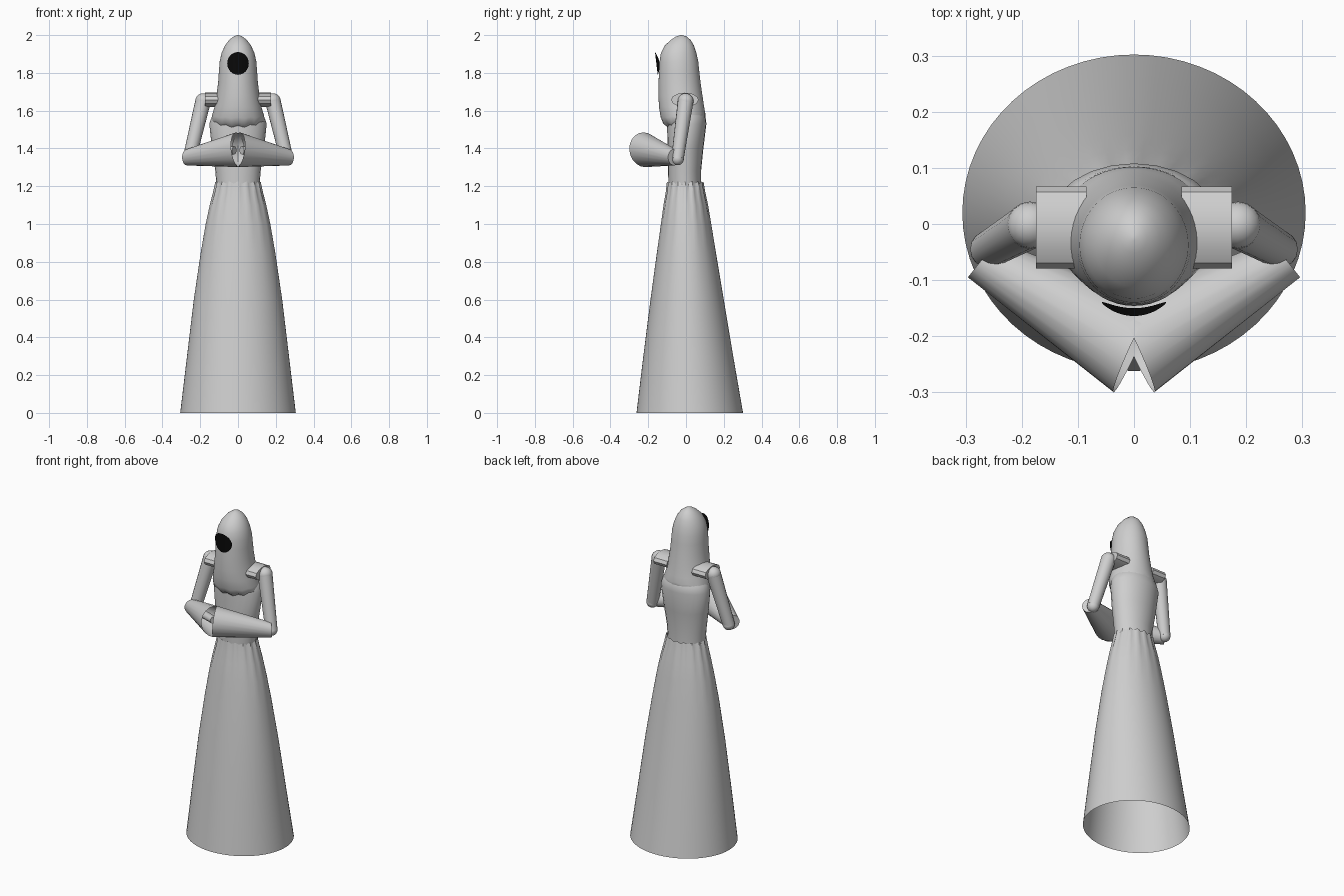
import bpy, bmesh, math
from mathutils import Vector

if "Cube" in bpy.data.objects:
    bpy.data.objects.remove(bpy.data.objects["Cube"])


def material(name, value):
    m = bpy.data.materials.new(name)
    m.diffuse_color = (value, value, value, 1)
    m.use_nodes = True
    m.node_tree.nodes["Principled BSDF"].inputs["Base Color"].default_value = m.diffuse_color
    return m


STONE = material("pale_grey", 0.62)
BLACK = material("black", 0.003)


def finish(name, bm, mat=STONE, angle=40):
    bmesh.ops.recalc_face_normals(bm, faces=bm.faces)
    me = bpy.data.meshes.new(name)
    bm.to_mesh(me)
    bm.free()
    me.materials.append(mat)
    ob = bpy.data.objects.new(name, me)
    bpy.context.collection.objects.link(ob)
    bpy.ops.object.select_all(action='DESELECT')
    ob.select_set(True)
    bpy.context.view_layer.objects.active = ob
    bpy.ops.object.shade_smooth_by_angle(angle=math.radians(angle))
    return ob


def loft(name, rings, cap_start=False, cap_end=False, angle=40):
    """Skin a list of point rings into a tube."""
    bm = bmesh.new()
    vs = [[bm.verts.new(p) for p in ring] for ring in rings]
    n = len(vs[0])
    for a, b in zip(vs, vs[1:]):
        for i in range(n):
            j = (i + 1) % n
            bm.faces.new((a[i], a[j], b[j], b[i]))
    if cap_start:
        bm.faces.new(vs[0])
    if cap_end:
        bm.faces.new(vs[-1])
    return finish(name, bm, angle=angle)


def ring(c, u, v, n):
    """Ellipse around c spanned by half axes u and v."""
    c, u, v = Vector(c), Vector(u), Vector(v)
    angles = [2 * math.pi * i / n for i in range(n)]
    return [c + u * math.cos(t) + v * math.sin(t) for t in angles]


def level(z, rx, front, back, n):
    """Horizontal ellipse from its half width and y limits."""
    return ring((0, (front + back) / 2, z), (rx, 0, 0), (0, (back - front) / 2, 0), n)


# Skirt: open cone, gathered into pleats at the waist
skirt = []
for z, rx, f, b, pleat in [(0, .306, -.262, .302, 0), (.3, .27, -.226, .25, 0),
                           (.6, .234, -.188, .2, 0), (.85, .197, -.154, .158, 0),
                           (1.0, .17, -.132, .133, .006), (1.1, .147, -.117, .115, .018),
                           (1.17, .128, -.104, .099, .03), (1.22, .116, -.098, .09, .03)]:
    r = level(z, rx, f, b, 64)
    for i, p in enumerate(r):
        k = math.cos(2 * math.pi * i * 16 / 64)
        p.x *= 1 + pleat * k
        p.y *= 1 + pleat * k
        if z > 1.2:
            p.z += .006 * k
    skirt.append(r)
loft("skirt", skirt)

# Bodice
loft("bodice", [level(*a, 24) for a in [
    (1.18, .112, -.092, .08), (1.28, .12, -.095, .08), (1.40, .138, -.098, .092),
    (1.53, .152, -.1, .108), (1.57, .138, -.1, .103), (1.62, .1, -.09, .075),
    (1.68, .07, -.06, .05)]], True, True, 25)

# Hood with a scalloped hem, lower at the front
hood = []
for z, rx, f, b in [(1.53, .128, -.1, .097), (1.545, .138, -.122, .102), (1.57, .137, -.134, .102),
                    (1.62, .124, -.143, .096), (1.68, .114, -.146, .087), (1.75, .105, -.145, .077),
                    (1.81, .101, -.143, .07), (1.86, .097, -.14, .065), (1.905, .087, -.133, .055),
                    (1.945, .069, -.112, .042), (1.975, .046, -.08, .024),
                    (1.993, .023, -.052, .002), (2.0, .004, -.03, -.02)]:
    r = level(z, rx, f, b, 48)
    for i, p in enumerate(r):
        t = 2 * math.pi * i / 48
        fade = max(0, min(1, (1.62 - z) / .09))
        p.z += fade * (.02 * math.sin(t) + .005 * math.cos(12 * t) + .006)
    hood.append(r)
loft("hood", hood, cap_end=True)

# Face: thin curved black disc
bm = bmesh.new()
bmesh.ops.create_grid(bm, x_segments=12, y_segments=12, size=1)
for v in bm.verts:
    a, b = v.co.x, v.co.y
    x = .057 * a * math.sqrt(1 - b * b / 2)
    h = .06 * b * math.sqrt(1 - a * a / 2)
    v.co = (x, -.157 + .017 * (x / .057) ** 2 - .007 * h / .06, 1.85 + h)
finish("face", bm, BLACK)

for s, side in ((-1, "left"), (1, "right")):
    # Puffed shoulder cap
    loft(side + "_shoulder_cap", [ring((s * x, -.006, 1.657), (0, .073, 0), (0, 0, .038), 12)
                                  for x in (.085, .175)], True, True, 35)

    # Shoulder and elbow balls
    for part, c, rad in (("shoulder", (s * .185, -.002, 1.65), .042),
                         ("elbow", (s * .258, -.045, 1.345), .034)):
        bm = bmesh.new()
        bmesh.ops.create_uvsphere(bm, u_segments=16, v_segments=10, radius=rad)
        bmesh.ops.translate(bm, verts=bm.verts, vec=c)
        finish(side + "_" + part, bm)

    # Upper arm
    loft(side + "_upper_arm", [
        ring((s * .185, -.002, 1.65), (.04, 0, s * .01), (0, .042, 0), 16),
        ring((s * .258, -.045, 1.345), (.034, 0, s * .008), (0, .033, 0), 16)], True, True)

    # Wide sleeve, open where the two meet
    loft(side + "_sleeve", [
        ring((s * .27, -.062, 1.353), (s * .026, -.033, 0), (0, 0, .043), 20),
        ring((0, -.22, 1.393), (s * .036, -.08, 0), (s * .01, -.005, .092), 20)], cap_start=True)

    # Forearm hidden inside the sleeve
    loft(side + "_forearm", [
        ring((s * .25, -.075, 1.355), (s * .014, -.02, 0), (0, 0, .025), 12),
        ring((s * .02, -.205, 1.39), (s * .012, -.018, 0), (0, 0, .022), 12)], True, True)
